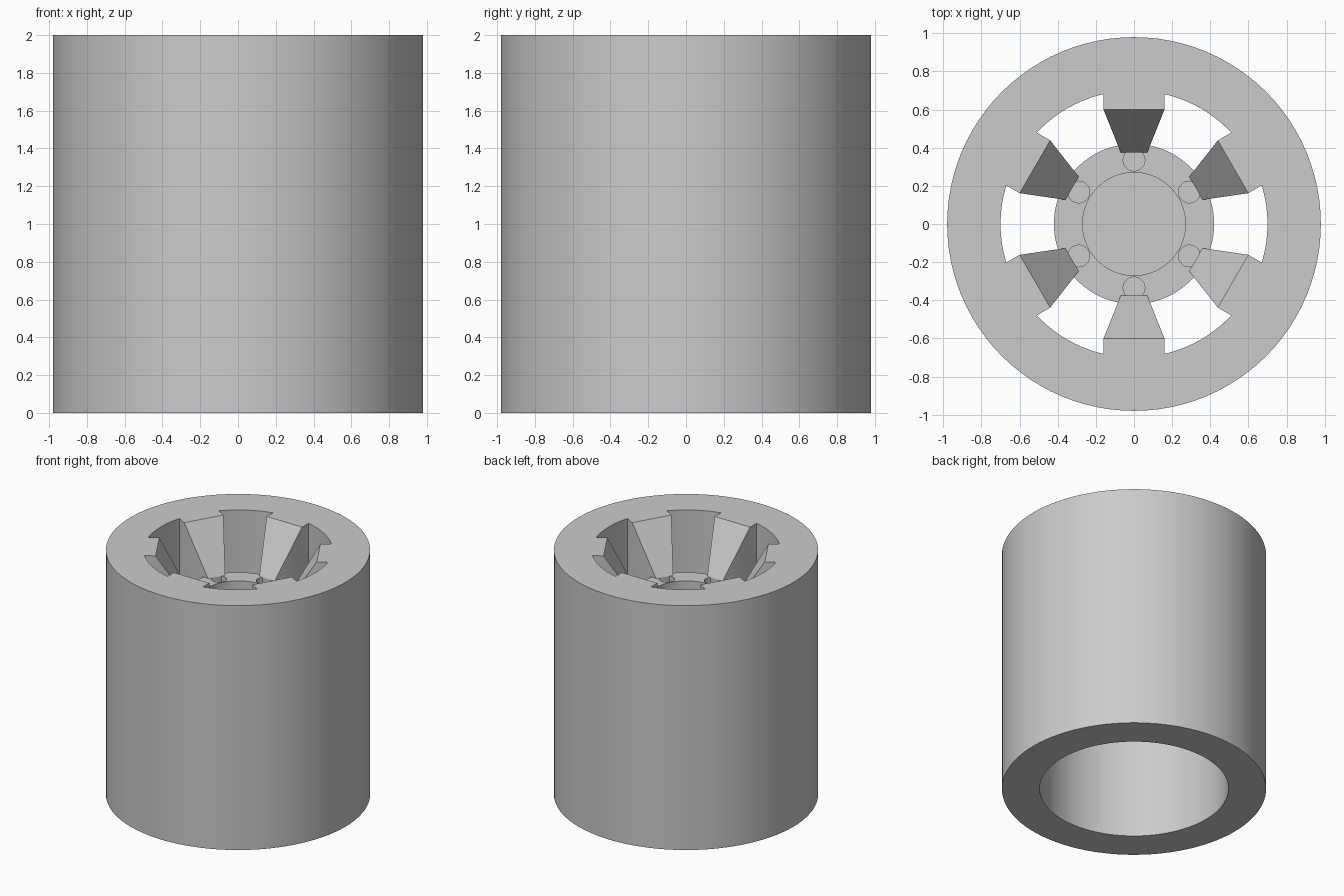
import bpy, bmesh, math
from mathutils import Matrix, Vector

if "Cube" in bpy.data.objects:
    bpy.data.objects.remove(bpy.data.objects["Cube"], do_unlink=True)

RIM_R, BORE_R, HEIGHT = 0.98, 0.70, 2.0
HUB_R, HUB_TOP, HUB_BOTTOM = 0.42, 1.62, 1.32
SPOKE_ANGLES = [math.radians(30 + 60 * i) for i in range(6)]

grey = bpy.data.materials.new("plain grey")
grey.use_nodes = True
colour = (0.6, 0.6, 0.6, 1)
grey.diffuse_color = colour
grey.node_tree.nodes["Principled BSDF"].inputs["Base Color"].default_value = colour


def make_object(name, bm):
    bmesh.ops.recalc_face_normals(bm, faces=bm.faces)
    mesh = bpy.data.meshes.new(name)
    bm.to_mesh(mesh)
    bm.free()
    mesh.materials.append(grey)
    obj = bpy.data.objects.new(name, mesh)
    bpy.context.collection.objects.link(obj)
    return obj


def add_cylinder(bm, radius, bottom, top, segments, x=0, y=0):
    bmesh.ops.create_cone(bm, cap_ends=True, segments=segments,
                          radius1=radius, radius2=radius, depth=top - bottom,
                          matrix=Matrix.Translation((x, y, (top + bottom) / 2)))


def cylinder(name, radius, bottom, top, segments=96):
    bm = bmesh.new()
    add_cylinder(bm, radius, bottom, top, segments)
    return make_object(name, bm)


def combine(target, other, operation):
    mod = target.modifiers.new(operation.lower(), 'BOOLEAN')
    mod.operation = operation
    mod.solver = 'EXACT'
    mod.object = other
    bpy.context.view_layer.objects.active = target
    bpy.ops.object.modifier_apply(modifier=mod.name)
    bpy.data.objects.remove(other, do_unlink=True)


# Deep rim, open right through
wheel = cylinder("wheel", RIM_R, 0, HEIGHT)
combine(wheel, cylinder("bore", BORE_R, -0.1, HEIGHT + 0.1), 'DIFFERENCE')

# Hub disc with centre recess and lug holes
hub = cylinder("hub", HUB_R, HUB_BOTTOM, HUB_TOP)
combine(hub, cylinder("centre_recess", 0.27, HUB_TOP - 0.12, HUB_TOP + 0.1), 'DIFFERENCE')
bm = bmesh.new()
for a in SPOKE_ANGLES:
    add_cylinder(bm, 0.057, HUB_TOP - 0.1, HUB_TOP + 0.1, 32,
                 0.335 * math.cos(a), 0.335 * math.sin(a))
combine(hub, make_object("lug_holes", bm), 'DIFFERENCE')

# Six tapered spokes: radius, half width, top height at each section
sections = [(0.375, 0.07, HUB_TOP), (0.6, 0.16, HEIGHT), (0.75, 0.16, HEIGHT)]
bm = bmesh.new()
for a in SPOKE_ANGLES:
    turn = Matrix.Rotation(a, 3, 'Z')
    rings = [[bm.verts.new(turn @ Vector((r, side * w, z)))
              for side, z in ((-1, HUB_BOTTOM), (1, HUB_BOTTOM), (1, top), (-1, top))]
             for r, w, top in sections]
    for near, far in zip(rings, rings[1:]):
        for i in range(4):
            j = (i + 1) % 4
            bm.faces.new((near[i], near[j], far[j], far[i]))
    bm.faces.new(rings[0])
    bm.faces.new(rings[-1])
spokes = make_object("spokes", bm)

# Join everything into one clean solid
combine(hub, spokes, 'UNION')
combine(wheel, hub, 'UNION')

bpy.ops.object.select_all(action='DESELECT')
wheel.select_set(True)
bpy.context.view_layer.objects.active = wheel
bpy.ops.object.shade_smooth_by_angle(angle=math.radians(30))
